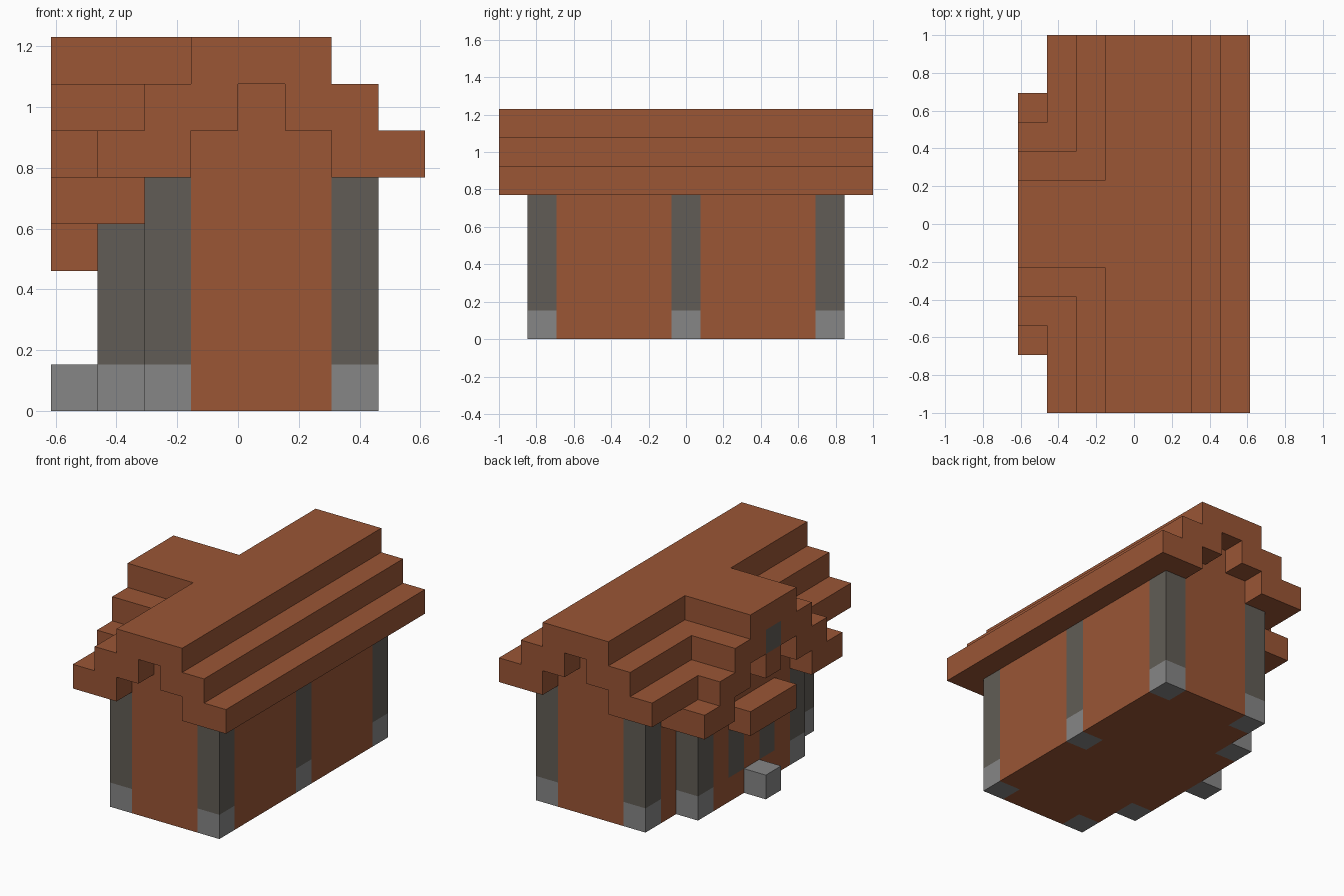
import bpy
import bmesh
from mathutils import Vector

cube = bpy.data.objects.get("Cube")
if cube:
    bpy.data.objects.remove(cube, do_unlink=True)

NX, NY = 8, 13          # footprint in blocks
U = 2 / NY              # block size


def material(name, rgb):
    m = bpy.data.materials.new(name)
    m.use_nodes = True
    color = (*rgb, 1)
    m.diffuse_color = color
    m.node_tree.nodes["Principled BSDF"].inputs["Base Color"].default_value = color
    return m


brick = material("brick brown", (0.325, 0.092, 0.036))
timber = material("dark grey timber", (0.12, 0.108, 0.092))
stone = material("light grey stone", (0.24, 0.24, 0.24))

part_material = {"walls": brick, "roof": brick, "porch_roof": brick,
                 "door_canopy": brick, "gable_pendant": brick,
                 "posts": timber, "door_frame": timber, "gable_window": timber,
                 "footings": stone, "door_step": stone}
cells = {}


def fill(part, xs, ys, zs):
    """Fill inclusive block ranges with a part; later parts replace earlier ones."""
    for x in range(xs[0], xs[1] + 1):
        for y in range(ys[0], ys[1] + 1):
            for z in range(zs[0], zs[1] + 1):
                cells[x, y, z] = part


def post(x, y, top):
    fill("posts", (x, x), (y, y), (1, top))
    fill("footings", (x, x), (y, y), (0, 0))


# Main body and porch body, each with a stepped gable
fill("walls", (2, 6), (1, 11), (0, 4))
fill("walls", (3, 5), (1, 11), (5, 5))
fill("walls", (4, 4), (1, 11), (6, 6))
fill("walls", (1, 2), (3, 9), (0, 3))
for step in range(3):
    fill("walls", (1, 2), (4 + step, 8 - step), (4 + step, 4 + step))

# Porch roof: stepped slopes running across to the main roof
fill("porch_roof", (0, 2), (5, 7), (7, 7))
for step, depth in enumerate((1, 0, 1)):
    z = 4 + step
    for y in (2 + step, 9 - step):
        fill("porch_roof", (0, depth), (y, y + 1), (z, z))

# Main roof: ridge and two stepped slopes
fill("roof", (3, 5), (0, 12), (7, 7))
for step in range(2):
    for x in (1 + step, 6 - step):
        fill("roof", (x, x + 1), (0, 12), (5 + step, 5 + step))

# Posts on stone footings
for y in (1, 11):
    post(2, y, 4)
    post(6, y, 4)
post(6, 6, 4)
for y in (3, 9):
    post(1, y, 3)

# Porch details
for y in (5, 7):
    fill("door_frame", (1, 1), (y, y), (1, 2))
fill("door_canopy", (0, 0), (5, 7), (3, 3))
fill("door_step", (0, 0), (6, 6), (0, 0))
fill("gable_pendant", (0, 0), (6, 6), (5, 5))
fill("gable_window", (0, 0), (6, 6), (6, 6))


def block_face(bm, cell, axis, side):
    """Add one outward-facing square of a block."""
    a, b = (axis + 1) % 3, (axis + 2) % 3
    verts = []
    for i, j in ((0, 0), (1, 0), (1, 1), (0, 1)):
        p = Vector(cell)
        p[axis] += side
        p[a] += i
        p[b] += j
        p -= Vector((NX / 2, NY / 2, 0))
        verts.append(bm.verts.new(p * U))
    bm.faces.new(verts if side else verts[::-1])


# Build each part from its exposed block faces, merged into large flats
for part, mat in part_material.items():
    bm = bmesh.new()
    for cell in (c for c, p in cells.items() if p == part):
        for axis in range(3):
            for side in (0, 1):
                near = list(cell)
                near[axis] += 1 if side else -1
                if tuple(near) not in cells:
                    block_face(bm, cell, axis, side)
    bmesh.ops.remove_doubles(bm, verts=bm.verts, dist=U / 100)
    bmesh.ops.dissolve_limit(bm, angle_limit=0.01, verts=bm.verts, edges=bm.edges)
    mesh = bpy.data.meshes.new(part)
    bm.to_mesh(mesh)
    bm.free()
    mesh.materials.append(mat)
    bpy.context.collection.objects.link(bpy.data.objects.new(part, mesh))
